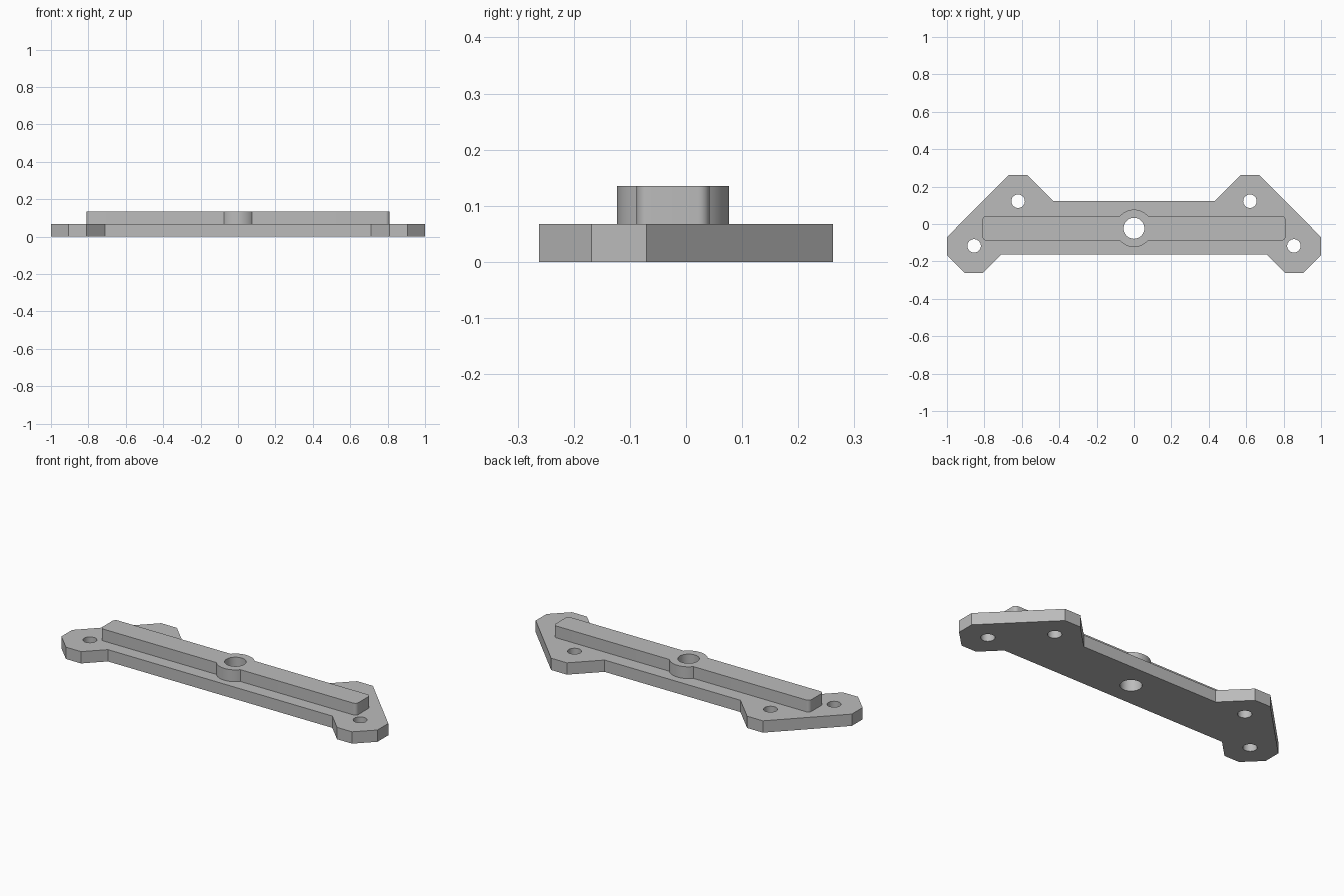
import bpy
import bmesh
from math import asin, cos, sin, pi, radians

old = bpy.data.objects.get("Cube")
if old:
    bpy.data.objects.remove(old, do_unlink=True)

grey = bpy.data.materials.new("mid grey")
grey.use_nodes = True
colour = (0.50, 0.50, 0.50, 1)
grey.diffuse_color = colour
grey.node_tree.nodes["Principled BSDF"].inputs["Base Color"].default_value = colour

THICK = 0.0675
MID_Y = -0.023


def arc(x, y, r, start, end, steps):
    return [(x + r * cos(start + (end - start) * i / steps),
             y + r * sin(start + (end - start) * i / steps)) for i in range(steps + 1)]


def circle(x, y, r, steps=48):
    return arc(x, y, r, 0, 2 * pi, steps)[:-1]


def mirrored(half):
    """Complete a right-hand outline with its mirror image."""
    return half + [(-x, y) for x, y in reversed(half)]


def slab(name, loops, base, open_bottom=False):
    """Extrude an outline with holes into a flat slab."""
    curve = bpy.data.curves.new(name + " profile", "CURVE")
    curve.dimensions = "2D"
    curve.fill_mode = "BOTH"
    curve.extrude = THICK / 2
    for loop in loops:
        spline = curve.splines.new("POLY")
        spline.points.add(len(loop) - 1)
        for point, (x, y) in zip(spline.points, loop):
            point.co = (x, y, 0, 1)
        spline.use_cyclic_u = True
    temp = bpy.data.objects.new(name + " profile", curve)
    bpy.context.collection.objects.link(temp)
    bpy.context.view_layer.update()
    evaluated = temp.evaluated_get(bpy.context.evaluated_depsgraph_get())
    mesh = bpy.data.meshes.new_from_object(evaluated)
    bpy.data.objects.remove(temp, do_unlink=True)

    bm = bmesh.new()
    bm.from_mesh(mesh)
    bmesh.ops.remove_doubles(bm, verts=bm.verts, dist=0.0001)
    bmesh.ops.recalc_face_normals(bm, faces=bm.faces)
    if open_bottom:
        hidden = [f for f in bm.faces if f.normal.z < -0.9]
        bmesh.ops.delete(bm, geom=hidden, context="FACES")
    bmesh.ops.translate(bm, verts=bm.verts, vec=(0, 0, base + THICK / 2))
    bm.to_mesh(mesh)
    bm.free()
    mesh.materials.clear()
    mesh.materials.append(grey)
    obj = bpy.data.objects.new(name, mesh)
    bpy.context.collection.objects.link(obj)
    bpy.ops.object.select_all(action="DESELECT")
    obj.select_set(True)
    bpy.context.view_layer.objects.active = obj
    bpy.ops.object.shade_smooth_by_angle(angle=radians(30))
    return obj


bore = circle(0, MID_Y, 0.056)

# Base plate with angled ears and screw holes
plate = mirrored([(0.43, 0.122), (0.57, 0.262), (0.67, 0.262), (1, -0.07),
                  (1, -0.168), (0.905, -0.262), (0.81, -0.262), (0.71, -0.162)])
holes = [circle(side * x, y, 0.036) for side in (-1, 1)
         for x, y in ((0.62, 0.122), (0.855, -0.117))]
slab("base_plate", [plate, bore] + holes, 0)

# Raised rib with rounded ends, swelling into a round boss at the middle
half_w, end, corner, boss = 0.065, 0.81, 0.02, 0.1
meet = asin(half_w / boss)
rib = arc(0, MID_Y, boss, pi / 2, meet, 12)[1:]
rib += arc(end - corner, MID_Y + half_w - corner, corner, pi / 2, 0, 6)
rib += arc(end - corner, MID_Y - half_w + corner, corner, 0, -pi / 2, 6)
rib += arc(0, MID_Y, boss, -meet, -pi / 2, 12)[:-1]
slab("rib_and_boss", [mirrored(rib), bore], THICK, open_bottom=True)
